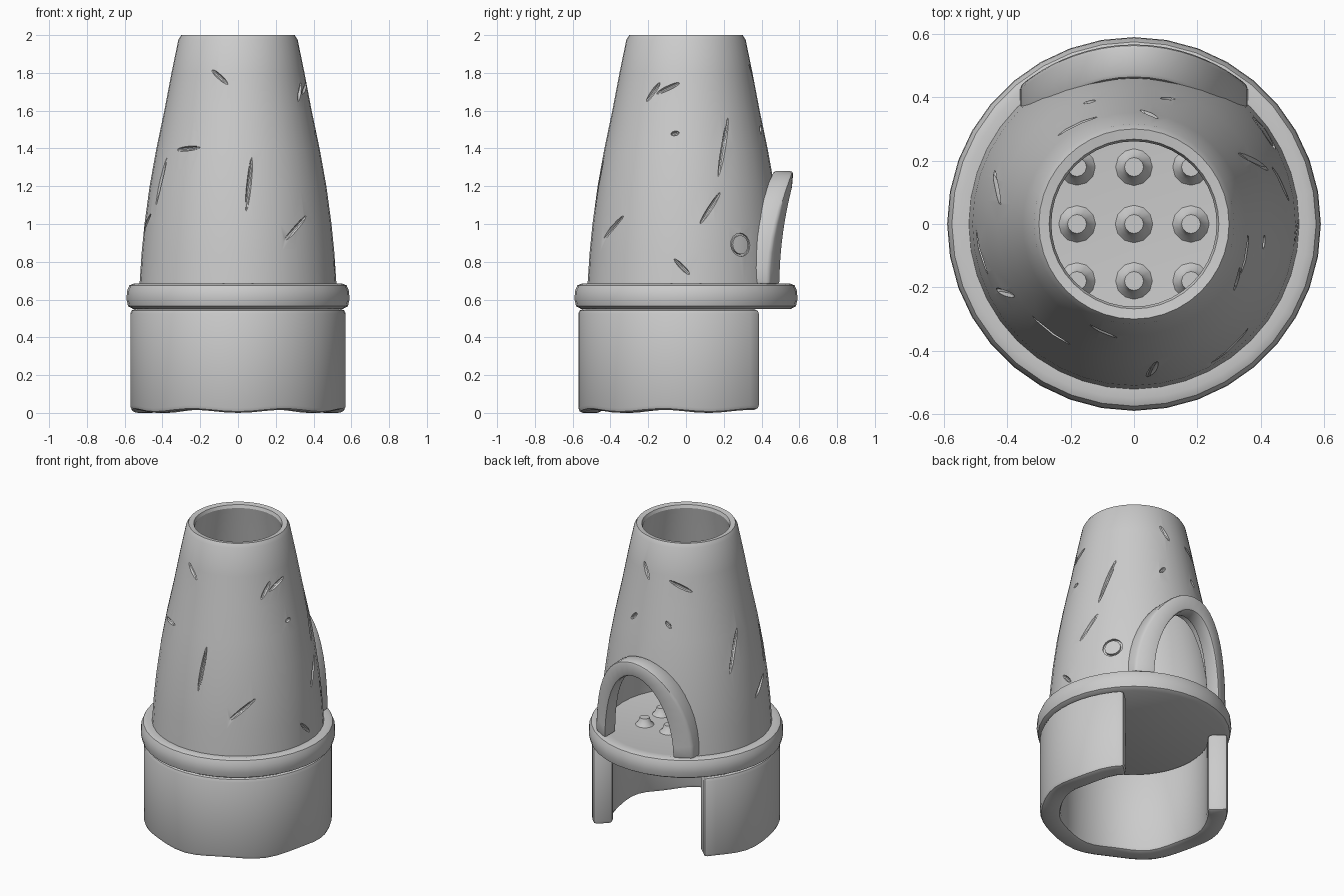
import bpy, bmesh
from math import sin, cos, radians, sqrt, pi
from mathutils import Matrix, Vector

if "Cube" in bpy.data.objects:
    bpy.data.objects.remove(bpy.data.objects["Cube"])

clay = bpy.data.materials.new("pale_grey_clay")
clay.use_nodes = True
GREY = (0.6, 0.6, 0.6, 1)
clay.diffuse_color = GREY
clay.node_tree.nodes["Principled BSDF"].inputs["Base Color"].default_value = GREY


def make(name, bm):
    bmesh.ops.remove_doubles(bm, verts=bm.verts, dist=1e-5)
    bmesh.ops.recalc_face_normals(bm, faces=bm.faces)
    me = bpy.data.meshes.new(name)
    bm.to_mesh(me)
    bm.free()
    ob = bpy.data.objects.new(name, me)
    me.materials.append(clay)
    bpy.context.collection.objects.link(ob)
    return ob


def apply_all(ob):
    bpy.ops.object.select_all(action='DESELECT')
    ob.select_set(True)
    bpy.context.view_layer.objects.active = ob
    for m in list(ob.modifiers):
        bpy.ops.object.modifier_apply(modifier=m.name)


def finish(ob, bevel=0, angle=35):
    if bevel:
        m = ob.modifiers.new("soft_edges", 'BEVEL')
        m.width, m.segments = bevel, 2
        m.limit_method, m.angle_limit = 'ANGLE', radians(40)
    apply_all(ob)
    bpy.ops.object.shade_smooth_by_angle(angle=radians(angle))


def carve(ob, cutter):
    m = ob.modifiers.new("carve", 'BOOLEAN')
    m.operation, m.object, m.solver = 'DIFFERENCE', cutter, 'EXACT'
    apply_all(ob)
    bpy.data.objects.remove(cutter)


def bridge(bm, loops, closed):
    """Skin a row of equal closed loops; cap the ends if the row is open."""
    n = len(loops[0])
    for i in range(len(loops) - (0 if closed else 1)):
        a, b = loops[i], loops[(i + 1) % len(loops)]
        for j in range(n):
            k = (j + 1) % n
            bm.faces.new((a[j], a[k], b[k], b[j]))
    if not closed:
        bm.faces.new(loops[0])
        bm.faces.new(loops[-1])


def lathe(profile, steps=40, start=0, end=360, centre=(0, 0)):
    bm = bmesh.new()
    full = end - start == 360
    loops = []
    for i in range(steps if full else steps + 1):
        a = radians(start + (end - start) * i / steps)
        loops.append([bm.verts.new((centre[0] + r * cos(a), centre[1] + r * sin(a), z))
                      for r, z in profile])
    bridge(bm, loops, full)
    return bm


# Fire box: C-shaped wall, open at the back, with a slightly uneven foot
bm = lathe([(0.445, 0.008), (0.57, 0.008), (0.57, 0.55), (0.445, 0.55)], 36, 136, 404)
for v in bm.verts:
    if v.co.z < 0.1:
        v.co.z += 0.008 * sin(7 * Vector((1, 0)).angle_signed(v.co.xy))
finish(make("fire_box_wall", bm), 0.025)

# Floor slab with its rounded outer rim
rim = [(0, 0.55), (0.555, 0.55), (0.582, 0.565), (0.59, 0.6), (0.588, 0.645),
       (0.575, 0.675), (0.55, 0.685), (0.5, 0.675), (0, 0.67)]
finish(make("floor_slab", lathe(rim, 36)))

# Chimney: tapering hollow shell
SHAPE = [(0.522, 0.67), (0.51, 0.85), (0.495, 1.0), (0.468, 1.2), (0.432, 1.4),
         (0.39, 1.6), (0.352, 1.8), (0.316, 1.975)]


def radius(z):
    for (r0, z0), (r1, z1) in zip(SHAPE, SHAPE[1:]):
        if z <= z1:
            return r0 + (r1 - r0) * (z - z0) / (z1 - z0)
    return SHAPE[-1][0]


inner = [(r - 0.055, z) for r, z in reversed(SHAPE)]
chimney = make("chimney", lathe(SHAPE + [(0.3, 2.0), (0.268, 1.995)] + inner))

# Arched mouth cut through the back of the chimney
def arch(w, h, t, base=0.68):
    return w * cos(t), base + h * sin(t)


bm = bmesh.new()
outline = [arch(0.28, 0.53, pi * i / 20) for i in range(21)] + [(-0.28, 0.6), (0.28, 0.6)]
bridge(bm, [[bm.verts.new((x, y, z)) for x, z in outline] for y in (0.1, 0.8)], False)
carve(chimney, make("mouth_cutter", bm))

# Shallow gouges: angle around, height, length, tilt
GOUGES = [(-53, 0.97, 0.28, 40), (-83, 1.2, 0.34, 83), (-128, 1.4, 0.2, 5),
          (-152, 1.22, 0.3, 80), (-28, 1.7, 0.14, 55), (-106, 1.78, 0.14, -40),
          (-15, 1.72, 0.17, 25), (28, 1.42, 0.4, 74), (15, 1.08, 0.24, 55),
          (-2, 0.77, 0.13, -45), (120, 1.74, 0.2, -25), (82, 1.8, 0.13, -60),
          (165, 1.3, 0.34, 70), (-8, 1.48, 0.05, 10), (75, 1.5, 0.07, 50),
          (110, 1.5, 0.06, -50), (-170, 1.0, 0.22, 35)]
bm = bmesh.new()
for a, z, length, tilt in GOUGES:
    place = (Matrix.Rotation(radians(a), 4, 'Z')
             @ Matrix.Translation((radius(z) + 0.002, 0, z))
             @ Matrix.Rotation(radians(-10), 4, 'Y')
             @ Matrix.Rotation(radians(tilt), 4, 'X')
             @ Matrix.Diagonal((0.018, length / 2, 0.013, 1)))
    bmesh.ops.create_uvsphere(bm, u_segments=8, v_segments=6, radius=1, matrix=place)
carve(chimney, make("gouge_cutter", bm))

# Small ring-shaped dent beside the mouth
bm = lathe([(0.05, -0.012), (0.062, -0.012), (0.062, 0.03), (0.05, 0.03)], 16)
bm.transform(Matrix.Rotation(radians(35), 4, 'Z') @ Matrix.Translation((0.503, 0, 0.89))
             @ Matrix.Rotation(radians(85), 4, 'Y'))
carve(chimney, make("ring_cutter", bm))
finish(chimney, 0, 30)

# Raised frame around the mouth, curved to follow the wall
bm = bmesh.new()
loops = []
for i in range(23):
    t = pi * i / 22
    loop = []
    for w, h, r in ((0.25, 0.5, 0.46), (0.25, 0.5, 0.56), (0.36, 0.6, 0.568), (0.36, 0.6, 0.46)):
        x, z = arch(w, h, t)
        loop.append(bm.verts.new((x, sqrt(r * r - x * x), z)))
    loops.append(loop)
bridge(bm, loops, False)
finish(make("mouth_frame", bm), 0.015)

# Flared pegs on the floor, three by three
peg = [(0, 0.66), (0.07, 0.66), (0.04, 0.69), (0.03, 0.72), (0, 0.72)]
for i in range(3):
    for j in range(3):
        centre = ((i - 1) * 0.18, (j - 1) * 0.18)
        finish(make(f"floor_peg_{i + 1}_{j + 1}", lathe(peg, 12, centre=centre)))
